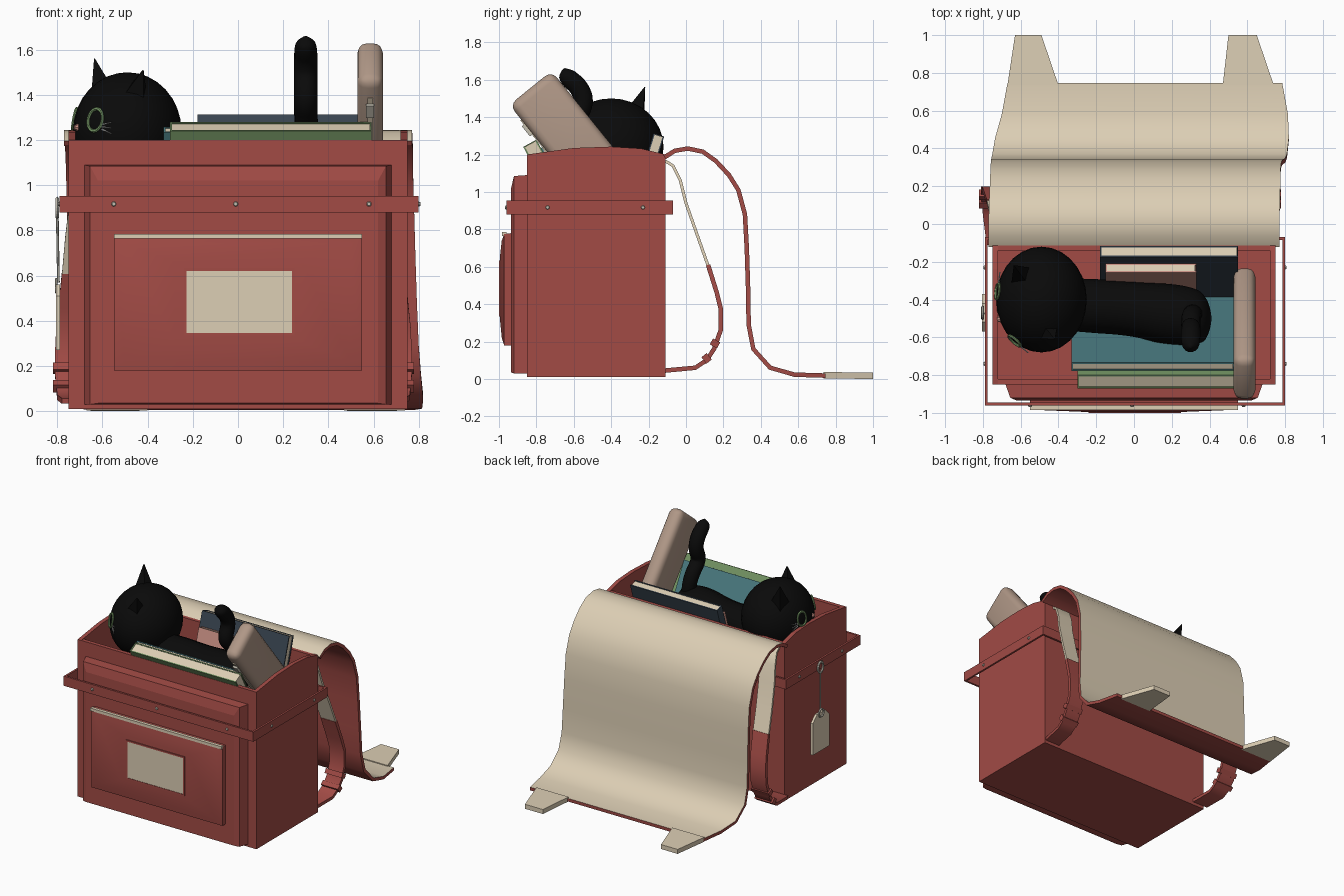
import bpy, bmesh, math
from mathutils import Vector as V, Matrix as M

if "Cube" in bpy.data.objects:
    bpy.data.objects.remove(bpy.data.objects["Cube"])

COLORS = {"red": (.36, .07, .06), "cream": (.72, .62, .46), "black": (.003, .003, .003),
          "teal": (.07, .20, .22), "green": (.18, .31, .13), "navy": (.04, .058, .08),
          "pink": (.58, .28, .23), "tan": (.43, .31, .24), "metal": (.55, .52, .44), "white": (.8, .8, .78)}
MATS = {}
for n, c in COLORS.items():
    MATS[n] = bpy.data.materials.new(n)
    MATS[n].diffuse_color = (*c, 1)


def finish(name, bm, *mats, smooth=None):
    bmesh.ops.recalc_face_normals(bm, faces=bm.faces)
    me = bpy.data.meshes.new(name)
    bm.to_mesh(me)
    bm.free()
    ob = bpy.data.objects.new(name, me)
    bpy.context.collection.objects.link(ob)
    for m in mats:
        me.materials.append(MATS[m])
    if smooth:
        shade(ob, smooth)
    return ob


def shade(ob, deg):
    bpy.ops.object.select_all(action='DESELECT')
    bpy.context.view_layer.objects.active = ob
    ob.select_set(True)
    bpy.ops.object.shade_smooth_by_angle(angle=math.radians(deg))


def add_box(bm, x, y, z, mat=0, mx=M()):
    r = bmesh.ops.create_cube(bm, size=1)["verts"]
    c = V((sum(x) / 2, sum(y) / 2, sum(z) / 2))
    s = M.Diagonal((x[1] - x[0], y[1] - y[0], z[1] - z[0], 1))
    bmesh.ops.transform(bm, matrix=mx @ M.Translation(c) @ s, verts=r)
    for f in {f for v in r for f in v.link_faces}:
        f.material_index = mat


def box(name, x, y, z, mat, mx=M(), bevel=0):
    bm = bmesh.new()
    add_box(bm, x, y, z, 0, mx)
    if bevel:
        bmesh.ops.bevel(bm, geom=bm.edges[:], offset=bevel, segments=3, profile=.5, affect='EDGES')
    return finish(name, bm, mat, smooth=40 if bevel else None)


def prism(name, pts, vec, mat):
    bm = bmesh.new()
    f = bm.faces.new([bm.verts.new(p) for p in pts])
    r = bmesh.ops.extrude_face_region(bm, geom=[f])["geom"]
    bmesh.ops.translate(bm, vec=vec, verts=[g for g in r if isinstance(g, bmesh.types.BMVert)])
    bm.faces.new([bm.verts.new(p) for p in pts])
    bmesh.ops.remove_doubles(bm, verts=bm.verts, dist=1e-5)
    return finish(name, bm, mat)


def loft(name, rings, mat, smooth=None):
    """Rectangular rings (y, half width, z low, z high) running towards the front."""
    bm = bmesh.new()
    rows = [[bm.verts.new(p) for p in ((-w, y, a), (w, y, a), (w, y, b), (-w, y, b))] for y, w, a, b in rings]
    for r, s in zip(rows, rows[1:]):
        for i in range(4):
            bm.faces.new((r[i], r[(i + 1) % 4], s[(i + 1) % 4], s[i]))
    bm.faces.new(rows[0])
    bm.faces.new(rows[-1])
    return finish(name, bm, mat, smooth=smooth)


def ribbon(name, path, t, outer, inner):
    """Thick band along (x left, x right, y, z); the outer side has its own colour."""
    bm = bmesh.new()
    rows = []
    for i, (a, b, y, z) in enumerate(path):
        p, q = path[max(i - 1, 0)], path[min(i + 1, len(path) - 1)]
        n = V((0, p[3] - q[3], q[2] - p[2])).normalized() * t / 2
        rows.append([bm.verts.new(V((x, y, z)) + n * s) for x, s in ((a, 1), (b, 1), (b, -1), (a, -1))])
    for r, s in zip(rows, rows[1:]):
        for i in range(4):
            bm.faces.new((r[i], r[(i + 1) % 4], s[(i + 1) % 4], s[i])).material_index = 0 if i == 0 else 1
    for r in (rows[0], rows[-1]):
        bm.faces.new(r).material_index = 1
    return finish(name, bm, outer, inner, smooth=35)


def cone(name, a, b, r1, r2, mat, n=12, smooth=None):
    a, b = V(a), V(b)
    bm = bmesh.new()
    mx = M.Translation((a + b) / 2) @ (b - a).to_track_quat('Z', 'Y').to_matrix().to_4x4()
    bmesh.ops.create_cone(bm, cap_ends=True, segments=n, radius1=r1, radius2=r2, depth=(b - a).length, matrix=mx)
    return finish(name, bm, mat, smooth=smooth)


def tube(name, pts, mat):
    """Smooth round tube along (x, y, z, radius)."""
    cu = bpy.data.curves.new(name, 'CURVE')
    cu.dimensions, cu.bevel_depth, cu.bevel_resolution, cu.use_fill_caps = '3D', 1, 5, True
    sp = cu.splines.new('NURBS')
    sp.points.add(len(pts) - 1)
    for p, q in zip(sp.points, pts):
        p.co, p.radius = (*q[:3], 1), q[3]
    sp.use_endpoint_u, sp.order_u, sp.resolution_u = True, 3, 6
    ob = bpy.data.objects.new(name, cu)
    bpy.context.collection.objects.link(ob)
    cu.materials.append(MATS[mat])
    bpy.ops.object.select_all(action='DESELECT')
    bpy.context.view_layer.objects.active = ob
    ob.select_set(True)
    bpy.ops.object.convert(target='MESH')
    shade(bpy.context.object, 50)


def torus(name, loc, normal, r, t, mat, tall=1):
    bpy.ops.mesh.primitive_torus_add(major_radius=r, minor_radius=t, major_segments=20, minor_segments=6)
    ob = bpy.context.object
    ob.name = name
    ob.data.materials.append(MATS[mat])
    ob.matrix_world = M.Translation(loc) @ V(normal).to_track_quat('Z', 'Y').to_matrix().to_4x4() @ M.Diagonal((1, tall, 1, 1))


def book(name, x, y, z, lean, t, h, mat):
    """Hardback leaning by an angle; y, z is the middle of its top edge."""
    mx = M.Translation((0, y, z)) @ M.Rotation(lean, 4, 'X')
    bm = bmesh.new()
    for s in (-1, 1):
        add_box(bm, x, sorted((s * t / 2, s * (t / 2 - .008))), (-h, 0), 0, mx)
    add_box(bm, (x[0], x[0] + .008), (-t / 2 + .004, t / 2 - .004), (-h, 0), 0, mx)
    add_box(bm, (x[0] + .005, x[1] - .006), (-t / 2 + .006, t / 2 - .006), (-h + .01, -.004), 1, mx)
    finish(name, bm, mat, "cream")


# Bag body: arched side walls, front, back and floor
arch = [(-.85, .01), (-.11, .01), (-.11, 1.2), (-.24, 1.232), (-.4, 1.242), (-.6, 1.235), (-.85, 1.2)]
for n, x in (("left", -.75), ("right", .72)):
    prism("side_wall_" + n, [(x, y, z) for y, z in arch], (.03, 0, 0), "red")
box("front_wall", (-.72, .72), (-.85, -.82), (.01, 1.2), "red")
box("back_wall", (-.72, .72), (-.14, -.11), (.01, 1.2), "red")
box("floor", (-.72, .72), (-.82, -.14), (.01, .05), "red")

# Front panel and bulging pocket with name plate
loft("front_panel", [(-.85, .68, .03, 1.09), (-.92, .655, .03, 1.085), (-.935, .62, .035, 1.02)], "red")
loft("front_pocket", [(-.93, .55, .18, .78), (-.972, .55, .18, .775), (-.985, .5, .22, .74), (-.994, .28, .31, .66)],
     "red", 35)
box("pocket_trim", (-.55, .55), (-.985, -.96), (.764, .785), "cream")
for i, (x, z) in enumerate((((-.24, .25), (.335, .347)), ((-.24, .25), (.621, .633)),
                            ((-.24, -.228), (.347, .621)), ((.238, .25), (.347, .621)))):
    box("plate_frame", x, (-1, -.985), z, "red")
box("name_plate", (-.228, .238), (-.997, -.985), (.347, .621), "cream")

# Belt loop with studs
box("belt_front", (-.79, .8), (-.96, -.945), (.88, .953), "red")
box("belt_back", (-.79, .8), (-.085, -.07), (.88, .953), "red")
box("belt_left", (-.79, -.775), (-.945, -.085), (.88, .953), "red")
box("belt_right", (.785, .8), (-.945, -.085), (.88, .953), "red")
for x in (-.55, -.01, .58):
    cone("front_stud", (x, -.955, .917), (x, -.968, .917), .013, .008, "metal", 8)
for y in (-.74, -.23):
    cone("right_stud", (.795, y, .917), (.807, y, .917), .013, .008, "metal", 8)
    cone("left_stud", (-.785, y, .917), (-.797, y, .917), .013, .008, "metal", 8)

# Open flap thrown over the back, with two tabs
ribbon("flap", [(-.77, .77, -.115, 1.185), (-.77, .77, -.06, 1.22), (-.77, .77, .01, 1.232), (-.768, .772, .09, 1.215),
                (-.765, .774, .16, 1.165), (-.762, .775, .23, 1.09), (-.76, .776, .28, 1.01), (-.758, .78, .315, .88),
                (-.756, .785, .325, .7), (-.756, .792, .332, .48), (-.755, .80, .335, .29), (-.75, .81, .36, .16),
                (-.735, .82, .45, .06), (-.70, .815, .58, .023), (-.67, .785, .745, .018)], .024, "cream", "red")
for a, b, c, d in ((-.67, -.40, -.63, -.49), (.47, .74, .50, .65)):
    prism("flap_tab", [(a, .735, .003), (b, .735, .003), (d, 1, 0), (c, 1, 0)], (0, 0, .034), "cream")

# Shoulder straps: pale upper part, red lower part with buckle
upper = [(-.71, -.11, 1.165), (-.715, -.07, 1.14), (-.73, -.03, 1.06), (-.745, 0, .94), (-.765, .06, .77), (-.78, .12, .6)]
lower = [(-.78, .118, .61), (-.795, .165, .46), (-.805, .187, .37), (-.81, .185, .26), (-.81, .15, .16),
         (-.805, .11, .1), (-.8, .05, .06), (-.78, -.11, .045)]
for s, n in ((1, "left"), (-.95, "right")):
    for part, pts, t, m in (("upper", upper, .016, "cream"), ("lower", lower, .024, "red")):
        ribbon(f"{part}_strap_{n}", [(*sorted((s * x, s * (x + .13))), y, z) for x, y, z in pts], t, m, m)
    for y, z, r in ((.155, .19, -.5), (.11, .11, -.9)):
        box("strap_keeper_" + n, sorted((s * -.82, s * -.67)), (-.022, .022), (-.018, .018), "red",
            M.Translation((0, y, z)) @ M.Rotation(r, 4, 'X'))

# Hanging tag on the left side
torus("tag_hook", (-.80, -.47, .9), (1, 0, 0), .03, .008, "metal", 1.3)
cone("tag_cord", (-.80, -.465, .87), (-.795, -.475, .57), .006, .006, "metal", 6)
torus("tag_ring", (-.805, -.47, .555), (1, 0, 0), .028, .007, "metal")
prism("tag", [(-.805, y, z) for y, z in ((-.57, .27), (-.37, .27), (-.37, .51), (-.42, .56), (-.52, .56), (-.57, .51))],
      (.018, 0, 0), "cream")

# Books leaning inside
book("green_book", (-.3, .59), -.835, 1.26, .5, .08, .9, "green")
book("teal_book", (-.33, .53), -.755, 1.246, .5, .05, .85, "teal")
book("navy_book", (-.18, .55), -.145, 1.305, -.3, .06, .72, "navy")
book("pink_book", (-.15, .33), -.232, 1.22, -.3, .05, .6, "pink")

# Pencil case with zip pull
case = M.Translation((.585, -.58, 1.245)) @ M.Rotation(.68, 4, 'X')
box("pencil_case", (-.057, .057), (-.145, .145), (-.4, .4), "tan", case, .045)
box("zip", (-.012, .012), (-.151, -.14), (-.3, .3), "cream", case)
box("zip_pull", (-.018, .018), (-.165, -.15), (.2, .27), "metal", case)

# Cat: body, tail, head, ears, eyes, nose and whiskers
tube("cat_body", [(-.5, -.42, 1.05, .13), (-.25, -.43, 1.06, .145), (.0, -.45, 1.06, .14), (.2, -.48, 1.06, .165),
                  (.34, -.5, 1.06, .15), (.40, -.5, 1.06, .09), (.41, -.5, 1.06, .01)], "black")
tube("cat_tail", [(.32, -.48, 1.08, .05), (.31, -.47, 1.2, .05), (.3, -.5, 1.3, .052), (.3, -.59, 1.38, .052),
                  (.3, -.54, 1.48, .052), (.3, -.57, 1.56, .052), (.3, -.63, 1.61, .05), (.3, -.645, 1.64, .04),
                  (.3, -.652, 1.66, .005)], "black")
HC, HR = V((-.49, -.4, 1.24)), V((.24, .28, .26))
bm = bmesh.new()
bmesh.ops.create_uvsphere(bm, u_segments=28, v_segments=16, radius=1,
                          matrix=M.Translation(HC) @ M.Diagonal((*HR, 1)))
finish("cat_head", bm, "black", smooth=60)
cone("cat_ear_left", (-.59, -.28, 1.39), (-.635, -.22, 1.56), .075, .003, "black", 4)
cone("cat_ear_right", (-.46, -.56, 1.38), (-.42, -.61, 1.51), .075, .003, "black", 4)


def on_head(az, up):
    """Point and normal on the head, az degrees from -x towards -y."""
    a, k = math.radians(az), math.sqrt(1 - up * up)
    u = V((-math.cos(a) * k, -math.sin(a) * k, up))
    return HC + u * HR, V(c / r for c, r in zip(u, HR)).normalized()


for az, n in ((53, "right"), (-9, "left")):
    p, d = on_head(az, .19)
    torus("cat_eye_" + n, p, d, .042, .007, "green", 1.2)
p, d = on_head(22, .06)
cone("cat_nose", p - d * .01, p + d * .012, .022, .01, "pink", 8)
for side in (1, -1):
    for i in range(3):
        a, b = on_head(22 + side * 40, .03 + .04 * i)[0], on_head(22 + side * 52, -.04 + .09 * i)
        cone("whisker", a, b[0] + b[1] * .015, .003, .002, "white", 5)

for m in bpy.data.materials:
    if m.users and not m.is_grease_pencil:
        m.use_nodes = True
        m.node_tree.nodes["Principled BSDF"].inputs["Base Color"].default_value = m.diffuse_color
